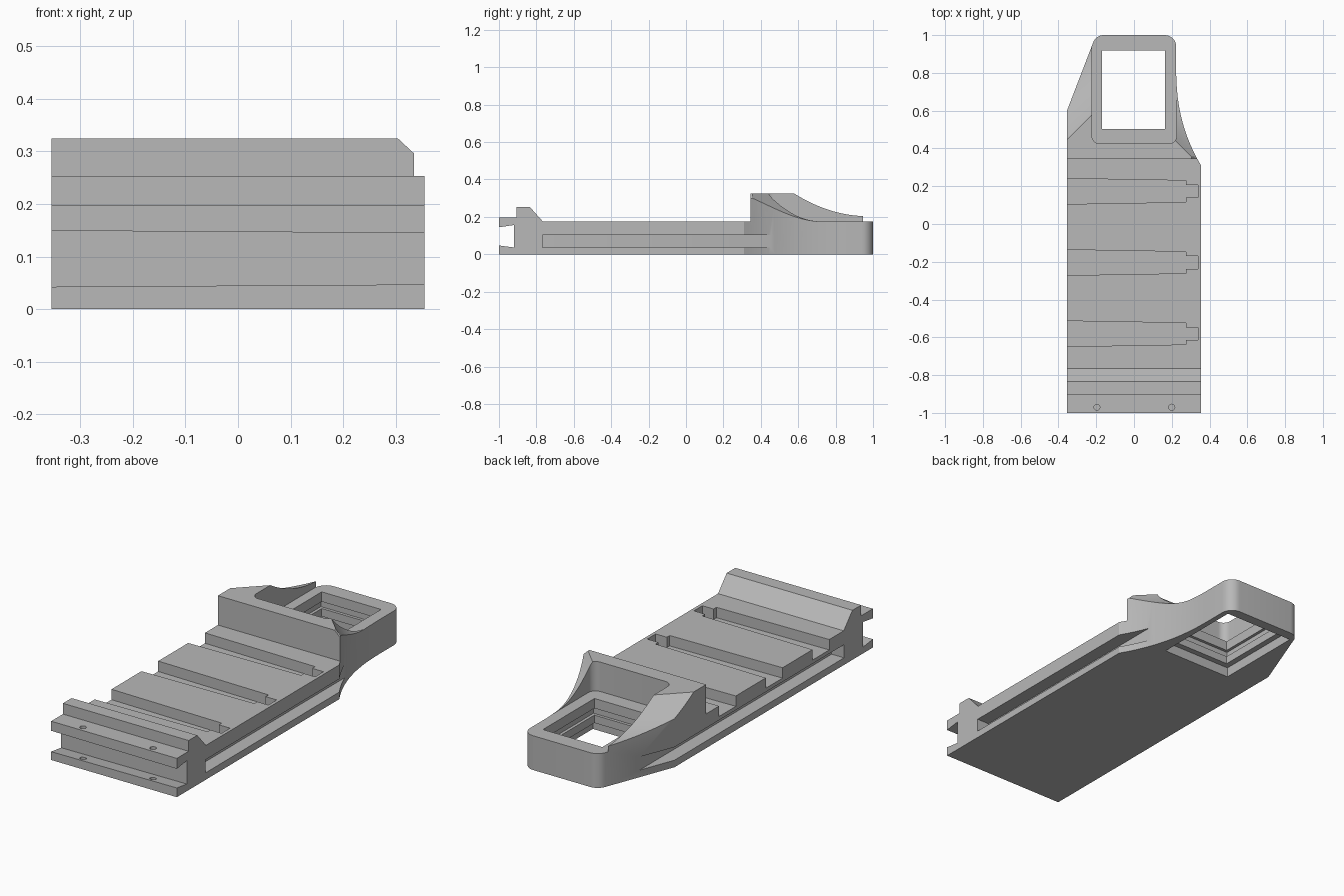
import bpy, bmesh, math

cube = bpy.data.objects.get("Cube")
if cube:
    bpy.data.objects.remove(cube, do_unlink=True)

grey = bpy.data.materials.new("plain grey")
grey.use_nodes = True
tone = (0.48, 0.48, 0.48, 1)
grey.diffuse_color = tone
grey.node_tree.nodes["Principled BSDF"].inputs["Base Color"].default_value = tone


def prism(name, points, place, low, high, high_points=None):
    """Loft a flat outline from depth low to depth high; place maps (a, b, depth) to xyz."""
    bm = bmesh.new()
    first = [bm.verts.new(place(a, b, low)) for a, b in points]
    last = [bm.verts.new(place(a, b, high)) for a, b in (high_points or points)]
    bm.faces.new(first)
    bm.faces.new(last)
    for i in range(len(first)):
        j = (i + 1) % len(first)
        bm.faces.new((first[i], first[j], last[j], last[i]))
    bmesh.ops.recalc_face_normals(bm, faces=bm.faces)
    mesh = bpy.data.meshes.new(name)
    bm.to_mesh(mesh)
    bm.free()
    mesh.materials.append(grey)
    obj = bpy.data.objects.new(name, mesh)
    bpy.context.collection.objects.link(obj)
    return obj


def upright(a, b, d):
    return (a, b, d)


def sideways(a, b, d):
    return (d, a, b)


def rect(x0, x1, y0, y1):
    return [(x0, y0), (x1, y0), (x1, y1), (x0, y1)]


def arc(cx, cy, r, start, end, steps=8):
    angles = [math.radians(start + (end - start) * i / steps) for i in range(steps + 1)]
    return [(cx + r * math.cos(t), cy + r * math.sin(t)) for t in angles]


def combine(target, cutter, operation="DIFFERENCE"):
    mod = target.modifiers.new("cut", "BOOLEAN")
    mod.operation = operation
    mod.solver = "EXACT"
    mod.object = cutter
    bpy.context.view_layer.objects.active = target
    bpy.ops.object.modifier_apply(modifier=mod.name)
    bpy.data.objects.remove(cutter, do_unlink=True)


# Plan outline: straight body, concave right flank, rounded loop, slanted left flank
flank = []
for i in range(17):
    t = i / 16
    flank.append((0.223 + 0.132 * (1 - t) ** 2.4, 0.31 + 0.53 * t))
outline = [(-0.355, -1), (0.355, -1)] + flank
outline += arc(0.163, 0.94, 0.06, 0, 90) + arc(-0.16, 0.94, 0.06, 90, 160)
outline += [(-0.355, 0.6)]
body = prism("base_body", outline, upright, 0, 0.4)

# Side profile: front lip, ridge, low deck and tall rear block
profile = [(-1.1, -0.1), (1.1, -0.1), (1.1, 0.325), (0.345, 0.325), (0.345, 0.175),
           (-0.765, 0.175), (-0.835, 0.253), (-0.905, 0.253), (-0.905, 0.198), (-1.1, 0.198)]
combine(body, prism("profile_cutter", profile, sideways, -0.6, 0.6), "INTERSECT")

# Chamfer on the right end of the block
edge = [(0.303, 0.326), (0.4, 0.326), (0.4, 0.236)]
combine(body, prism("chamfer_cutter", edge, lambda a, b, d: (a, d, b), 0.3, 0.8))

# Curved sweeps running diagonally down the two wings
def sweep(name, side, start, finish, end_z, low, high):
    pts = [(start + (finish - start) * i / 16,
            end_z + (0.325 - end_z) * (1 - i / 16) ** 2) for i in range(17)]
    pts += [(1.6, end_z), (1.6, 0.5), (start, 0.5)]
    combine(body, prism(name, pts, lambda u, z, v: (side * (u + v) / 2, (u - v) / 2, z), low, high))


sweep("left_sweep", -1, 0.8, 1.19, 0.204, -0.77, 0.1)
sweep("right_sweep", 1, 0.66, 0.945, 0.176, -0.56, 0.2)

# Rounded recess that leaves the loop rim low
recess = (arc(-0.182, 0.465, 0.04, 180, 270) + arc(0.185, 0.465, 0.04, 270, 360)
          + [(0.225, 1.1), (-0.222, 1.1)])
combine(body, prism("rim_recess", recess, upright, 0.175, 0.5))

# Window through the loop, with an undercut and a wider mouth below
for grow, low, high in ((0, -0.1, 0.4), (0.015, 0.09, 0.125), (0.03, -0.1, 0.05)):
    shape = rect(-0.17 - grow, 0.165 + grow, 0.503 - grow, 0.918 + grow)
    combine(body, prism("window_cutter", shape, upright, low, high))

# Three tapered cross slots with a small notch at the closed end
for k in range(3):
    y = 0.173 - 0.377 * k
    half = [(-0.5, 0.07), (0.275, 0.057), (0.275, 0.034), (0.338, 0.034)]
    slot = [(x, y - w) for x, w in half] + [(x, y + w) for x, w in reversed(half)]
    combine(body, prism("slot_cutter", slot, upright, 0.122, 0.4))

# Long grooves on both flanks
for side in (-1, 1):
    groove = rect(-0.768, 0.9 if side < 0 else 0.6, 0.036, 0.103)
    combine(body, prism("groove_cutter", groove, sideways, side * 0.285, side * 0.6))

# Front channel, narrowing slightly towards the left end
wide = [(-1.1, 0.055), (-1.1, 0.135), (-0.92, 0.161), (-0.92, 0.032)]
narrow = [(-1.1, 0.06), (-1.1, 0.13), (-0.92, 0.156), (-0.92, 0.037)]
combine(body, prism("channel_cutter", wide, sideways, -0.4, 0.4, narrow))

# Pin holes in the front lips
for x in (-0.196, 0.2):
    hole = arc(x, -0.97, 0.016, 0, 330, 11)
    combine(body, prism("pin_hole_cutter", hole, upright, 0.015, 0.4))

bpy.ops.object.select_all(action="DESELECT")
body.select_set(True)
bpy.context.view_layer.objects.active = body
bpy.ops.object.shade_smooth_by_angle(angle=math.radians(25))
